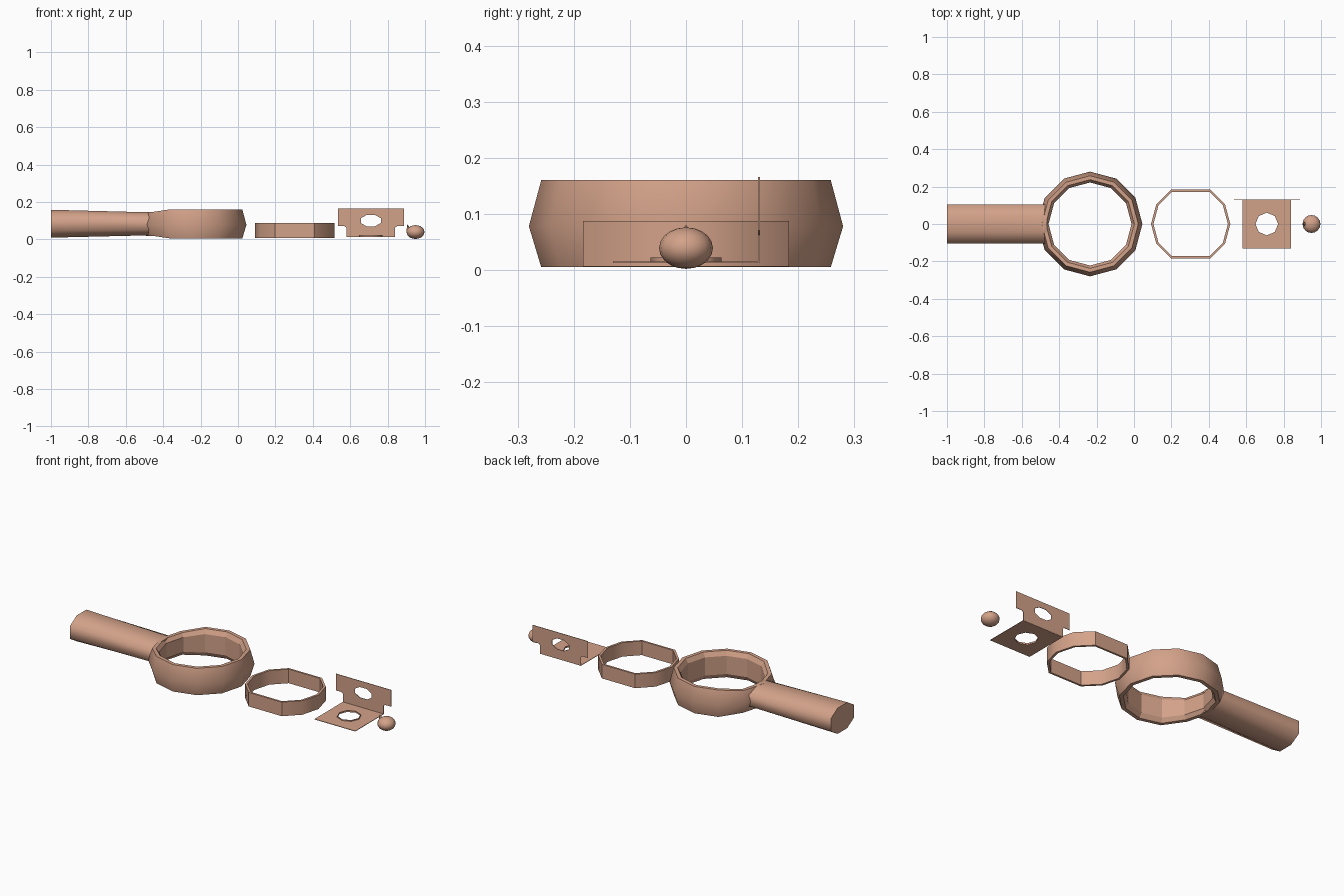
import bpy, bmesh
from math import cos, sin, radians, pi
from mathutils import Matrix, Vector

cube = bpy.data.objects.get("Cube")
if cube:
    bpy.data.objects.remove(cube, do_unlink=True)

COLOUR = (0.65, 0.36, 0.25, 1.0)
clay = bpy.data.materials.new("warm_clay")
clay.use_nodes = True
clay.diffuse_color = COLOUR
clay.node_tree.nodes["Principled BSDF"].inputs["Base Color"].default_value = COLOUR


def finish(name, bm, smooth_angle=0, fix_normals=True):
    """Turn a bmesh into an object, smooth below the given angle."""
    if fix_normals:
        bmesh.ops.recalc_face_normals(bm, faces=bm.faces)
    for f in bm.faces:
        f.smooth = smooth_angle > 0
    for e in bm.edges:
        e.smooth = e.calc_face_angle(pi) < radians(smooth_angle)
    mesh = bpy.data.meshes.new(name)
    bm.to_mesh(mesh)
    bm.free()
    mesh.materials.append(clay)
    obj = bpy.data.objects.new(name, mesh)
    bpy.context.collection.objects.link(obj)
    return obj


def bridge(bm, a, b):
    n = len(a)
    for i in range(n):
        bm.faces.new((a[i], a[(i + 1) % n], b[(i + 1) % n], b[i]))


def band(bm, profile, angles, centre_x):
    """Closed (radius, z) profile carried round a list of angles."""
    loops = []
    for a in angles:
        t = radians(a)
        loops.append([bm.verts.new((centre_x + r * cos(t), r * sin(t), z)) for r, z in profile])
    for a, b in zip(loops, loops[1:] + loops[:1]):
        bridge(bm, a, b)


def ngon(cx, cy, rx, ry, sides=8, turn=0):
    return [(cx + rx * cos(turn + i * 2 * pi / sides), cy + ry * sin(turn + i * 2 * pi / sides))
            for i in range(sides)]


def plate(name, outline, hole, matrix):
    """Thin sheet with one hole, drawn flat and then placed."""
    bm = bmesh.new()
    edges = []
    for loop in (outline, hole):
        vs = [bm.verts.new((x, y, 0)) for x, y in loop]
        edges += [bm.edges.new((vs[i - 1], vs[i])) for i in range(len(vs))]
    bmesh.ops.triangle_fill(bm, edges=edges, use_beauty=True, normal=Vector((0, 0, 1)))
    bm.transform(matrix)
    obj = finish(name, bm)
    thicken(obj)


def thicken(obj):
    mod = obj.modifiers.new("thickness", "SOLIDIFY")
    mod.thickness = 0.003
    mod.offset = 0


# Large ring, squeezed in height where it meets the handle
RING_X = -0.235
bm = bmesh.new()
band(bm, [(0.258, 0.005), (0.28, 0.078), (0.258, 0.16), (0.237, 0.16),
          (0.222, 0.135), (0.222, 0.03), (0.237, 0.005)], range(0, 360, 30), RING_X)
for v in bm.verts:
    if v.co.x < RING_X - 0.17:
        v.co.z = 0.083 + (v.co.z - 0.083) * 0.82
ring = finish("large_ring", bm, 40)
for f in ring.data.polygons:
    c = f.center - Vector((RING_X, 0, f.center.z))
    if c.length < 0.225:
        f.use_smooth = False

# Eight-sided handle, flaring slightly to its free end
bm = bmesh.new()
sections = []
for x, low, high in ((-1.0, 0.009, 0.158), (-0.5, 0.021, 0.145), (-0.465, 0.02, 0.147)):
    mid, half = (low + high) / 2, (high - low) / 2
    sections.append([bm.verts.new((x, 0.105 * y, mid + half * z)) for y, z in
                     ((1, -.5), (1, .5), (.42, 1), (-.42, 1), (-1, .5), (-1, -.5), (-.42, -1), (.42, -1))])
for a, b in zip(sections, sections[1:]):
    bridge(bm, a, b)
bm.faces.new(sections[0])
bm.faces.new(sections[-1])
finish("handle", bm, 65)

# Thin insert ring with flat front and back sides
bm = bmesh.new()
band(bm, [(0.212, 0.006), (0.212, 0.087), (0.199, 0.087), (0.199, 0.006)],
     [a for a in range(0, 360, 30) if a not in (90, 270)], 0.303)
finish("insert_ring", bm, 35)

# Bracket: floor sheet, upright sheet and raised hole rim
HOLE_X = 0.71
floor = [(0.58, -0.13), (0.84, -0.13), (0.84, 0.13), (0.58, 0.13)]
plate("bracket_floor", floor, ngon(HOLE_X, 0, 0.062, 0.062), Matrix.Translation((0, 0, 0.014)))
upright = [(0.58, 0.013), (0.84, 0.013), (0.84, 0.062), (0.85, 0.07), (0.888, 0.07),
           (0.888, 0.166), (0.535, 0.166), (0.535, 0.07), (0.57, 0.07), (0.58, 0.062)]
plate("bracket_upright", upright, ngon(HOLE_X, 0.1, 0.058, 0.033, turn=pi / 8),
      Matrix.Translation((0, 0.13, 0)) @ Matrix.Rotation(pi / 2, 4, "X"))
bm = bmesh.new()
rim = [[bm.verts.new((x, y, z)) for x, y in ngon(HOLE_X, 0, 0.062, 0.062)] for z in (0.014, 0.022)]
bridge(bm, *rim)
thicken(finish("hole_rim", bm, 50))

# Small ball with a pointed tab on its inner side
bm = bmesh.new()
bmesh.ops.create_uvsphere(bm, u_segments=16, v_segments=10, radius=1)
bm.transform(Matrix.Translation((0.949, 0, 0.039)) @ Matrix.Diagonal((0.048, 0.048, 0.037, 1)))
finish("ball", bm, 60)
bm = bmesh.new()
base = [bm.verts.new(p) for p in ((0.901, 0, 0.04), (0.918, -0.024, 0.042), (0.93, 0, 0.05), (0.918, 0.024, 0.042))]
tip = bm.verts.new((0.904, 0, 0.081))
bm.faces.new(base)
for i in range(4):
    bm.faces.new((base[i - 1], base[i], tip))
finish("ball_tab", bm, 30)
